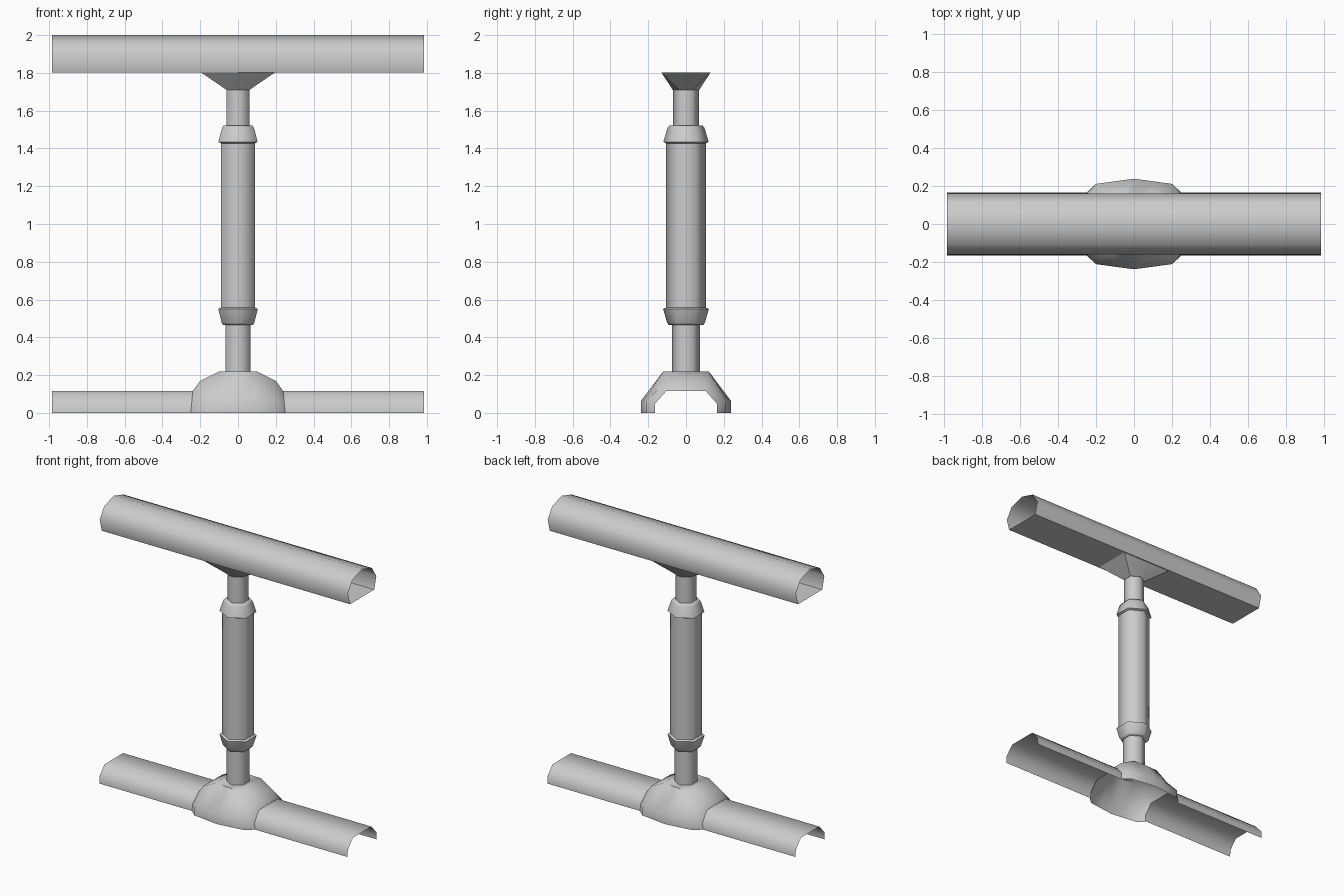
import bpy, bmesh, math

if "Cube" in bpy.data.objects:
    bpy.data.objects.remove(bpy.data.objects["Cube"])


def loft(name, rings, closed=True, caps=(False, False), angle=65):
    """Skin a row of equal-length rings into one surface."""
    bm = bmesh.new()
    vs = [[bm.verts.new(p) for p in r] for r in rings]
    n = len(vs[0])
    for a, b in zip(vs, vs[1:]):
        for i in range(n if closed else n - 1):
            j = (i + 1) % n
            bm.faces.new((a[i], a[j], b[j], b[i]))
    for cap, ring in zip(caps, (vs[0], vs[-1])):
        if cap:
            bm.faces.new(ring)
    bmesh.ops.recalc_face_normals(bm, faces=bm.faces)
    # open shells face upward / outward
    top = max(bm.faces, key=lambda f: f.calc_center_median().z)
    if not closed and top.normal.z < 0:
        bmesh.ops.reverse_faces(bm, faces=bm.faces)
    me = bpy.data.meshes.new(name)
    bm.to_mesh(me)
    bm.free()
    ob = bpy.data.objects.new(name, me)
    bpy.context.collection.objects.link(ob)
    bpy.ops.object.select_all(action='DESELECT')
    ob.select_set(True)
    bpy.context.view_layer.objects.active = ob
    bpy.ops.object.shade_smooth_by_angle(angle=math.radians(angle))
    return ob


def hexagon(r, z):
    """Six-sided ring with corners on the y axis."""
    return [(r * math.sin(k * math.pi / 3), r * math.cos(k * math.pi / 3), z)
            for k in range(6)]


def section(x, half):
    """Mirror a half profile (y, z) across y = 0 at position x."""
    pts = [(-y, z) for y, z in half] + [(y, z) for y, z in reversed(half) if y > 0]
    return [(x, y, z) for y, z in pts]


def column(name, profile, **kw):
    return loft(name, [hexagon(r, z) for r, z in profile], **kw)


# Top beam: closed outline, open ends
beam = [(.137, 1.802), (.16, 1.89), (.11, 1.967), (0, 2.0)]
loft("top_beam", [section(-.985, beam), section(.985, beam)])

# Flared bracket below the beam: hexagon opening out to a rectangle
bottom = hexagon(.07, 1.71)
top = [(math.copysign(.195, x) if abs(x) > .01 else 0, math.copysign(.13, y), 1.802)
       for x, y, z in bottom]
loft("beam_bracket", [bottom, top], angle=30)

# Post sections and collars
column("upper_neck", [(.069, 1.52), (.069, 1.71)])
column("upper_collar", [(.1, 1.425), (.12, 1.435), (.098, 1.508), (.088, 1.522), (.066, 1.522)])
column("post", [(.105, .55), (.105, 1.435)])
column("lower_collar", [(.1, .56), (.121, .55), (.1, .477), (.092, .466), (.07, .466)])
column("lower_neck", [(.075, .22), (.075, .47)])

# Half pipes at ground level, open underneath, stopping at the hub
pipe = [(.165, 0), (.163, .05), (.105, .115)]
for side, s in (("left", -1), ("right", 1)):
    loft(side + "_pipe", [section(s * .985, pipe), section(s * .24, pipe)], closed=False)

# Hub joining the pipes to the post
half = [
    (.25, pipe),
    (.2, [(.211, 0), (.211, .06), (.105, .17)]),
    (.1, [(.225, 0), (.225, .063), (.118, .22)]),
    (0, [(.238, 0), (.238, .064), (.12, .22)]),
]
stations = [(-x, p) for x, p in half] + [(x, p) for x, p in reversed(half[:-1])]
rings = []
for x, p in stations:
    ring = section(x, p)
    if abs(x) == .25:  # end rims lean inward towards the top
        ring = [(px - math.copysign(.09 * pz, px), py, pz) for px, py, pz in ring]
    rings.append(ring)
loft("pipe_hub", rings, closed=False, angle=50)
